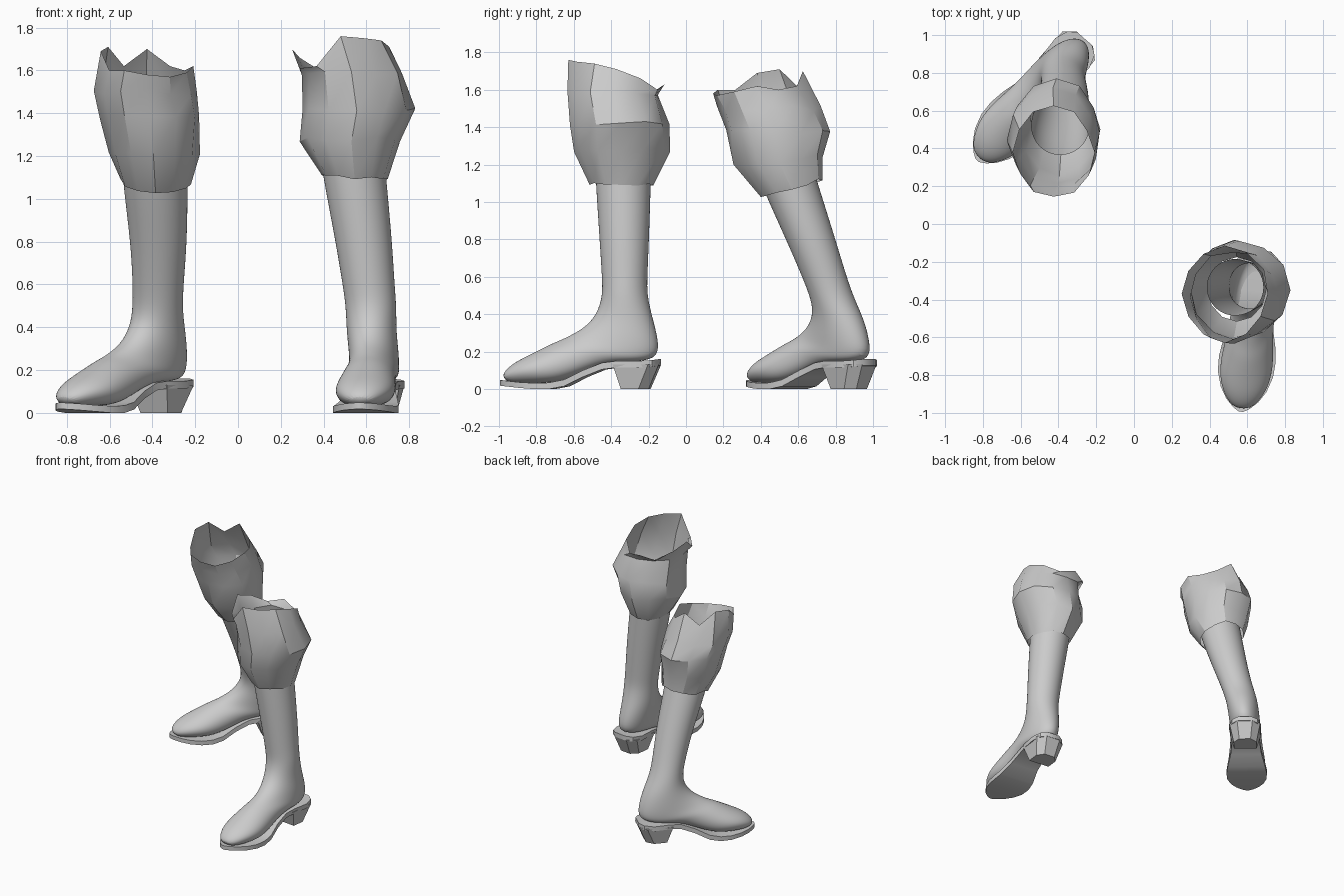
import bpy, bmesh, math, random
from mathutils import Vector

random.seed(4)
cube = bpy.data.objects.get("Cube")
if cube:
    bpy.data.objects.remove(cube, do_unlink=True)

grey = bpy.data.materials.new("plain grey")
grey.use_nodes = True
grey.diffuse_color = (0.6, 0.6, 0.6, 1)
grey.node_tree.nodes["Principled BSDF"].inputs["Base Color"].default_value = grey.diffuse_color


def loft(name, rings, cap_start=False, cap_end=False, subdivide=0, angle=35):
    """Skin a list of equal-sized closed rings."""
    bm = bmesh.new()
    rows = [[bm.verts.new(p) for p in ring] for ring in rings]
    n = len(rows[0])
    for a, b in zip(rows, rows[1:]):
        for i in range(n):
            j = (i + 1) % n
            bm.faces.new((a[i], a[j], b[j], b[i]))
    if cap_start:
        bm.faces.new(rows[0][::-1])
    if cap_end:
        bm.faces.new(rows[-1])
    bmesh.ops.recalc_face_normals(bm, faces=bm.faces)
    mesh = bpy.data.meshes.new(name)
    bm.to_mesh(mesh)
    bm.free()
    mesh.materials.append(grey)
    obj = bpy.data.objects.new(name, mesh)
    bpy.context.collection.objects.link(obj)
    if subdivide:
        obj.modifiers.new("smooth", "SUBSURF").levels = subdivide
        obj.modifiers["smooth"].render_levels = subdivide
    bpy.ops.object.select_all(action="DESELECT")
    obj.select_set(True)
    bpy.context.view_layer.objects.active = obj
    bpy.ops.object.shade_smooth_by_angle(angle=math.radians(angle))
    return obj


# Foot sections, ankle to toe: top point, bottom point, half width, ankle lean
FOOT = [
    ((.340, .40), (.035, .37), .117, .8),
    ((.405, .33), (.005, .26), .117, .4),
    ((.480, .29), (.005, .17), .115, .1),
    ((.530, .265), (.10, .145), .118, 0),
    ((.580, .245), (.27, .14), .118, 0),
    ((.640, .215), (.40, .09), .130, 0),
    ((.700, .185), (.52, .04), .142, 0),
    ((.770, .15), (.63, .03), .132, 0),
    ((.825, .11), (.74, .03), .094, 0),
    ((.850, .07), (.82, .035), .045, 0),
]
# Sole stations: distance from heel, half width, upper height
SOLE = [
    (0, .05, .16), (.03, .095, .155), (.10, .12, .15), (.22, .112, .15),
    (.30, .105, .14), (.40, .115, .10), (.50, .14, .05), (.58, .151, .034),
    (.66, .147, .032), (.74, .122, .036), (.80, .085, .042), (.84, .045, .046),
    (.86, .012, .048),
]
SIDES = 20


def boot(side, heel, toe, lean, shaft, cuff, rim):
    heel = Vector((*heel, 0))
    u = (Vector((*toe, 0)) - heel).normalized()
    v = Vector((-u.y, u.x, 0))
    lean = Vector((*lean, 0))

    def place(s, w, z):
        return heel + u * s + v * w + Vector((0, 0, z))

    turn = [2 * math.pi * i / SIDES for i in range(SIDES)]

    # Upper: shaft rings from the top down, running into the foot sections
    rings = []
    for x, y, z, r in shaft:
        c = Vector((x, y, z))
        rings.append([c + u * r * math.cos(t) + v * r * math.sin(t) for t in turn])
    for k, (top, low, half, lean_part) in enumerate(FOOT):
        ring = []
        for t in turn:
            f = (1 + math.cos(t)) / 2
            w = math.sin(t)
            if k > 2 and math.cos(t) < 0:  # fuller section next to the sole
                w = math.copysign(abs(w) ** .6, w)
            p = place(low[0] + (top[0] - low[0]) * f, w * half,
                      low[1] + (top[1] - low[1]) * f)
            ring.append(p + lean * lean_part)
        rings.append(ring)
    loft(side + "_boot_upper", rings, cap_end=True, subdivide=2, angle=60)

    # Sole: thin curved slab
    slab = []
    for s, w, z in SOLE:
        low = max(z - .035, 0) if s < .7 else z - .03
        slab.append([place(s, -w, z), place(s, w, z), place(s, w, low), place(s, -w, low)])
    loft(side + "_sole", slab, True, True)

    # Heel block: tapered, rounded at the back
    block = []
    for z, back, front, half in ((0, .055, .20, .085), (.13, .0, .24, .115)):
        outline = ((front, -half), (front, half), (back + .05, half),
                   (back, half * .5), (back, -half * .5), (back + .05, -half))
        block.append([place(s, w, z) for s, w in outline])
    loft(side + "_heel", block, True, True)

    # Cuff: ragged, faceted sleeve around the shaft top
    folds = []
    n = len(rim)
    for k, (cx, cy, z, rx, ry, tilt) in enumerate(cuff):
        ring = []
        for i in range(n):
            t = 2 * math.pi * i / n
            grow = 1 + (random.uniform(-.05, .04) if k else .03)
            height = rim[i] if k == len(cuff) - 1 else z + tilt * math.sin(t)
            if k < len(cuff) - 1:
                height += random.uniform(-.015, .015)
            ring.append(Vector((cx + rx * grow * math.cos(t),
                                cy + ry * grow * math.sin(t), height)))
        folds.append(ring)
    loft(side + "_cuff", folds, angle=32)


boot("left", (.67, -.14), (.565, -1), (-.03, .0),
     [(.535, -.335, 1.2, .152), (.545, -.335, 1.1, .149), (.588, -.33, .8, .134),
      (.61, -.328, .6, .123), (.622, -.327, .5, .12)],
     [(.545, -.345, 1.10, .15, .165, .0), (.53, -.345, 1.28, .235, .255, .0),
      (.555, -.35, 1.42, .265, .26, .0), (.53, -.385, 1.58, .24, .245, .0),
      (.48, -.37, 1.7, .23, .25, 0)],
     [1.71, 1.66, 1.6, 1.63, 1.6, 1.66, 1.7, 1.61, 1.62, 1.76, 1.75, 1.74])

boot("right", (-.26, .98), (-.83, .335), (.01, -.03),
     [(-.39, .52, 1.2, .157), (-.385, .57, 1.05, .152), (-.37, .667, .8, .134),
      (-.373, .74, .6, .12), (-.376, .785, .48, .118)],
     [(-.385, .565, 1.08, .16, .16, .04), (-.395, .50, 1.22, .215, .24, .02),
      (-.41, .485, 1.38, .235, .275, .0), (-.43, .44, 1.5, .235, .27, .0),
      (-.425, .38, 1.6, .21, .24, 0)],
     [1.62, 1.6, 1.62, 1.7, 1.62, 1.71, 1.69, 1.6, 1.6, 1.58, 1.57, 1.59])
